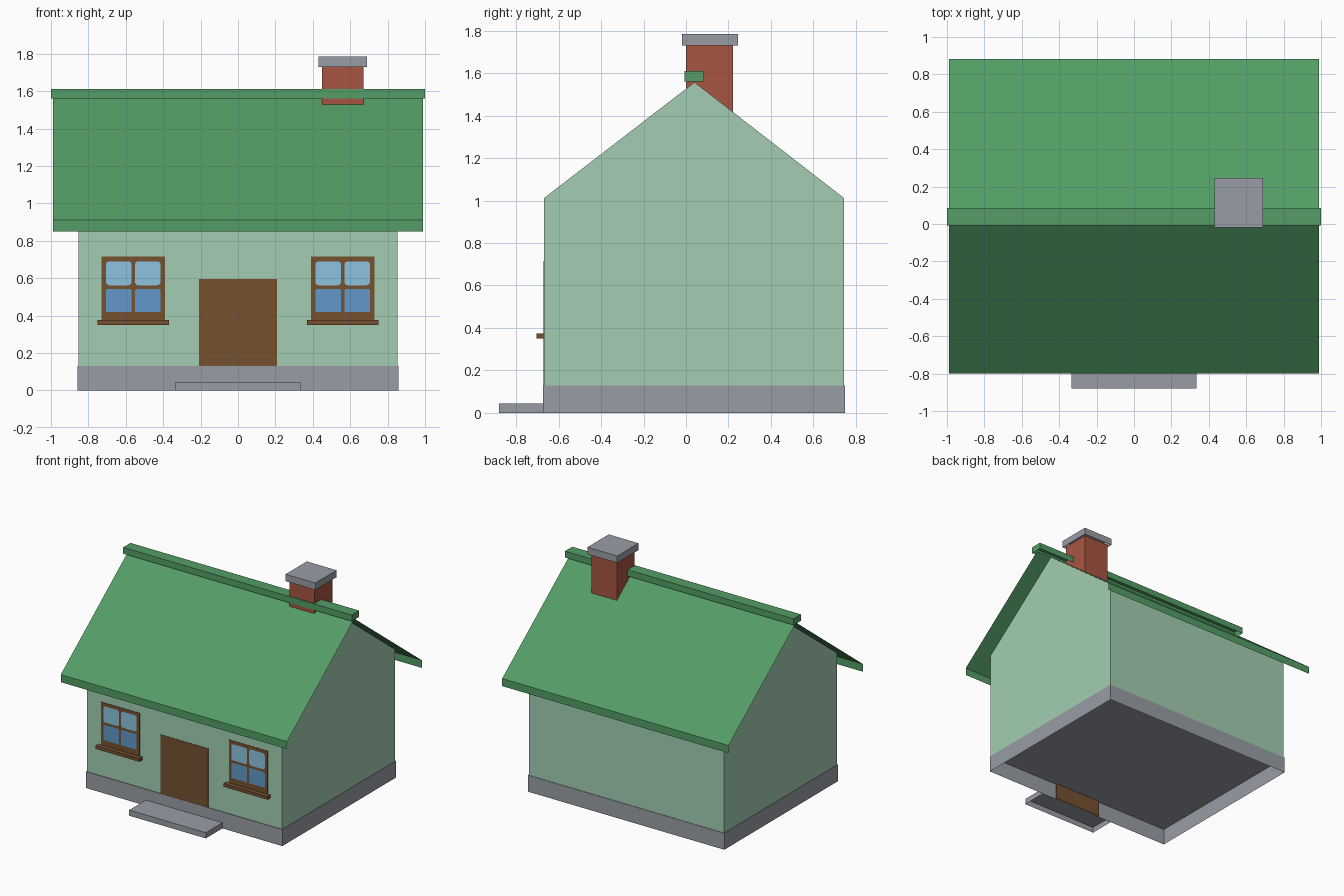
import bpy, bmesh, math

if "Cube" in bpy.data.objects:
    bpy.data.objects.remove(bpy.data.objects["Cube"])


def lin(c):
    c /= 255
    return c / 12.92 if c <= 0.04045 else ((c + 0.055) / 1.055) ** 2.4


def material(name, r, g, b):
    m = bpy.data.materials.new(name)
    m.diffuse_color = (lin(r), lin(g), lin(b), 1)
    m.use_nodes = True
    m.node_tree.nodes["Principled BSDF"].inputs["Base Color"].default_value = m.diffuse_color
    return m


WALL = material("pale green wall", 163, 206, 178)
ROOF = material("roof green", 84, 157, 102)
STONE = material("stone grey", 153, 157, 165)
BRICK = material("brick red", 167, 85, 66)
WOOD = material("wood brown", 118, 81, 48)
SKY = material("light glass", 140, 196, 224)
GLASS = material("dark glass", 98, 153, 200)


def mesh(name, verts, faces, mat):
    me = bpy.data.meshes.new(name)
    me.from_pydata(verts, [], faces)
    me.materials.append(mat)
    ob = bpy.data.objects.new(name, me)
    bpy.context.collection.objects.link(ob)
    return ob


def box(name, x, y, z, mat, top=True, bottom=False):
    """Box from (min, max) ranges; the underside is open by default."""
    verts = [(a, b, c) for c in z for a, b in
             ((x[0], y[0]), (x[1], y[0]), (x[1], y[1]), (x[0], y[1]))]
    faces = [(i, (i + 1) % 4, (i + 1) % 4 + 4, i + 4) for i in range(4)]
    if top:
        faces.append((4, 5, 6, 7))
    if bottom:
        faces.append((3, 2, 1, 0))
    return mesh(name, verts, faces, mat)


def pane(name, x, z, y, r_top, r_bottom, mat):
    """Flat pane facing the front, with rounded corners."""
    pts = []
    corners = ((x[1], z[1], -1, -1, r_top, 0), (x[0], z[1], 1, -1, r_top, 90),
               (x[0], z[0], 1, 1, r_bottom, 180), (x[1], z[0], -1, 1, r_bottom, 270))
    for cx, cz, sx, sz, r, start in corners:
        for k in range(5 if r else 1):
            a = math.radians(start + 22.5 * k)
            pts.append((cx + r * (sx + math.cos(a)) if r else cx, y,
                        cz + r * (sz + math.sin(a)) if r else cz))
    # points run anticlockwise seen from the front
    return mesh(name, pts, [tuple(range(len(pts)))], mat)


MID = 0.04                 # ridge line in y
FRONT, BACK = -0.668, 0.744
RIDGE = 1.56

# Foundation, step and walls
box("foundation", (-0.859, 0.859), (-0.673, 0.748), (0, 0.13), STONE)
box("front_step", (-0.335, 0.335), (-0.88, -0.673), (0, 0.045), STONE)
box("walls", (-0.854, 0.854), (FRONT, BACK), (0.13, 1.012), WALL, top=False)

# Gable triangles
for side, s in (("left", -1), ("right", 1)):
    tri = [(s * 0.854, FRONT, 1.012), (s * 0.854, BACK, 1.012), (s * 0.854, MID, RIDGE - 0.003)]
    mesh(side + "_gable", tri, [(0, 1, 2) if s > 0 else (2, 1, 0)], WALL)

# Roof slopes: thin sheets with a hanging eave board
for side, y in (("front", -0.80), ("back", 0.882)):
    pts = [(x, py, pz) for py, pz in ((y, 0.85), (y, 0.91), (MID, RIDGE)) for x in (-0.99, 0.99)]
    faces = [(0, 1, 3, 2), (2, 3, 5, 4)]
    if side == "back":
        faces = [f[::-1] for f in faces]
    mesh(side + "_roof", pts, faces, ROOF)
box("ridge_cap", (-1, 1), (-0.007, 0.085), (1.56, 1.61), ROOF)

# Chimney
box("chimney", (0.45, 0.67), (0.0, 0.222), (1.38, 1.735), BRICK)
box("chimney_cap", (0.43, 0.69), (-0.02, 0.245), (1.73, 1.785), STONE)

# Door
box("door", (-0.208, 0.208), (-0.6715, -0.662), (0.002, 0.595), WOOD)

# Windows
for side, cx in (("left", -0.56), ("right", 0.56)):
    box(side + "_window_frame", (cx - 0.17, cx + 0.17), (-0.6715, -0.667), (0.37, 0.715), WOOD)
    box(side + "_window_sill", (cx - 0.192, cx + 0.192), (-0.705, -0.667), (0.35, 0.375), WOOD,
        bottom=True)
    for half, s in (("a", -1), ("b", 1)):
        x = (cx + s * 0.0775 - 0.068, cx + s * 0.0775 + 0.068)
        pane(f"{side}_upper_pane_{half}", x, (0.562, 0.69), -0.673, 0.018, 0.018, SKY)
        pane(f"{side}_lower_pane_{half}", x, (0.42, 0.543), -0.673, 0.012, 0, GLASS)
